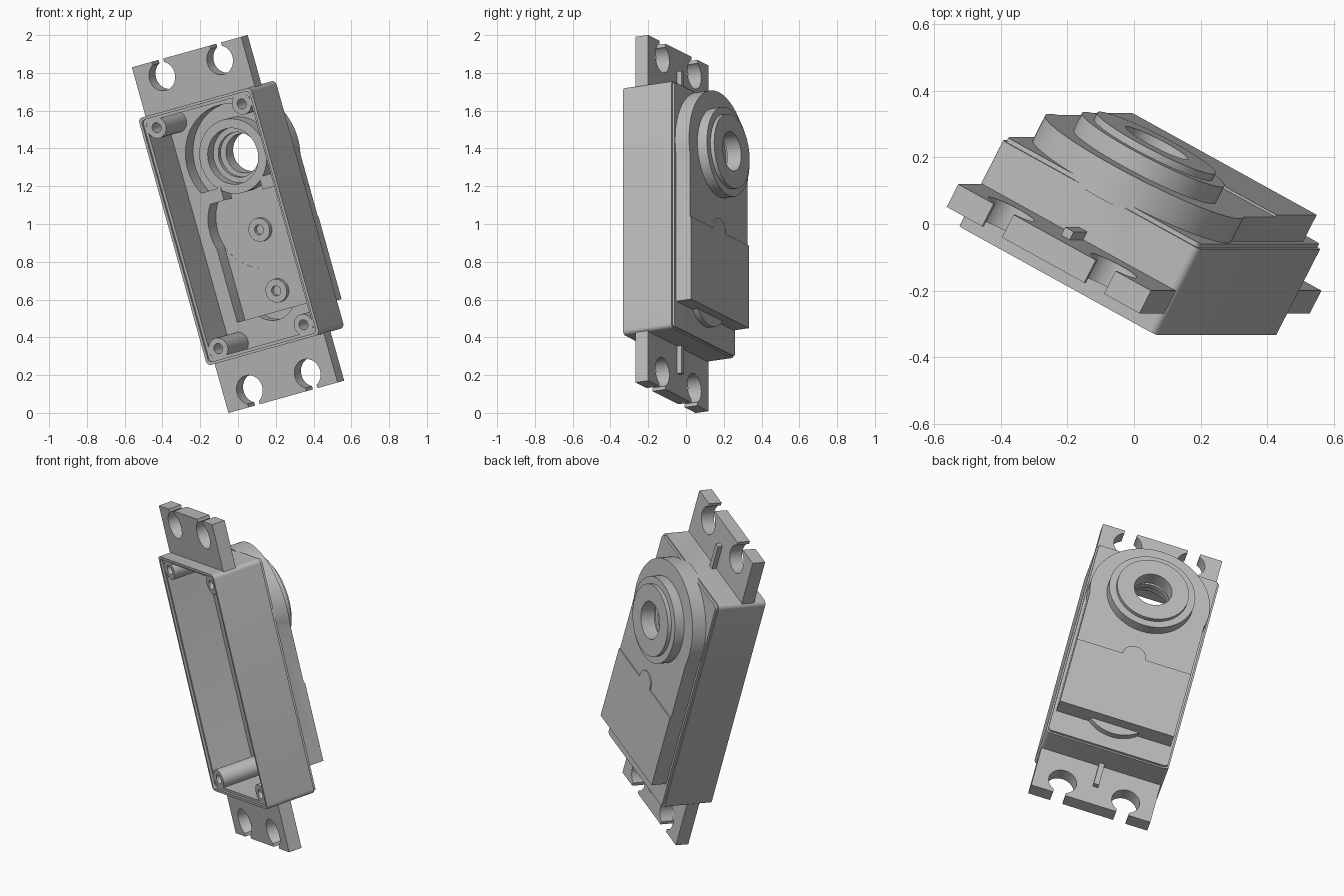
import bpy, bmesh, math
from mathutils import Matrix

if "Cube" in bpy.data.objects:
    bpy.data.objects.remove(bpy.data.objects["Cube"], do_unlink=True)

grey = bpy.data.materials.new("plain grey")
grey.use_nodes = True
COLOUR = (0.5, 0.5, 0.5, 1)
grey.diffuse_color = COLOUR
grey.node_tree.nodes["Principled BSDF"].inputs["Base Color"].default_value = COLOUR

MID = 0.035          # centre line of the part across its width
AXLE = 0.353         # height of the output shaft along the housing
SCREWS = (-0.06, -0.395)
parts = []


# Flat outlines in the width / length plane
def circle(u, w, r, n=64):
    return [(u + r * math.cos(math.tau * i / n), w + r * math.sin(math.tau * i / n)) for i in range(n)]


def rect(u0, u1, w0, w1):
    return [(u0, w0), (u1, w0), (u1, w1), (u0, w1)]


def rounded(half_u, half_w, r, n=6):
    pts = []
    for k, (su, sw) in enumerate([(1, 1), (-1, 1), (-1, -1), (1, -1)]):
        for i in range(n + 1):
            a = math.pi / 2 * (k + i / n)
            pts.append((MID + su * (half_u - r) + r * math.cos(a), sw * (half_w - r) + r * math.sin(a)))
    return pts


# Extrude an outline through the depth from v0 to v1
def prism(name, outline, v0, v1):
    bm = bmesh.new()
    face = bm.faces.new([bm.verts.new((u, v0, w)) for u, w in outline])
    ext = bmesh.ops.extrude_face_region(bm, geom=[face])
    verts = [g for g in ext["geom"] if isinstance(g, bmesh.types.BMVert)]
    bmesh.ops.translate(bm, verts=verts, vec=(0, v1 - v0, 0))
    bmesh.ops.recalc_face_normals(bm, faces=bm.faces)
    mesh = bpy.data.meshes.new(name)
    bm.to_mesh(mesh)
    bm.free()
    mesh.materials.append(grey)
    obj = bpy.data.objects.new(name, mesh)
    bpy.context.collection.objects.link(obj)
    return obj


# Join or cut with a list of helper solids, then discard them
def combine(obj, helpers, operation):
    for h in helpers:
        mod = obj.modifiers.new(operation, "BOOLEAN")
        mod.object, mod.operation, mod.solver = h, operation, "EXACT"
    bpy.context.view_layer.update()
    done = bpy.data.meshes.new_from_object(obj.evaluated_get(bpy.context.evaluated_depsgraph_get()))
    obj.modifiers.clear()
    obj.data = done
    for h in helpers:
        bpy.data.objects.remove(h, do_unlink=True)
    return obj


def part(name, outline, v0, v1, cuts=()):
    obj = prism(name, outline, v0, v1)
    if cuts:
        combine(obj, [prism("cutter", *c) for c in cuts], "DIFFERENCE")
    parts.append(obj)
    return obj


# Housing: case, lid step, rounded gear block, raised panel and shaft boss
housing = part("housing", rounded(0.35, 0.68, 0.025), -0.173, 0.118)
solids = [
    (rounded(0.341, 0.671, 0.02), 0.1, 0.132),
    (rect(MID - 0.326, MID + 0.324, -0.53, AXLE), 0.11, 0.215),
    (circle(MID, AXLE, 0.335, 96), 0.109, 0.215),
    (circle(MID, -0.4, 0.19), 0.108, 0.165),
    (rect(MID - 0.326, MID + 0.324, -0.53, -0.077), 0.2, 0.222),
    (circle(MID, -0.07, 0.065, 32), 0.19, 0.222),
    (circle(MID, AXLE, 0.24), 0.18, 0.272),
    (circle(MID, AXLE, 0.2), 0.17, 0.294),
]
combine(housing, [prism("solid", *s) for s in solids], "UNION")

# Hollow interior with rim ledge, gear recesses and shaft opening
hollows = [
    (rounded(0.335, 0.665, 0.02), -0.3, -0.16),
    (rounded(0.32, 0.65, 0.02), -0.31, 0.08),
    (circle(MID, AXLE, 0.28, 96), 0.03, 0.17),
    (rect(-0.205, 0.275, -0.5, -0.05), 0.04, 0.171),
    (circle(MID, -0.01, 0.255), 0.05, 0.172),
    (circle(MID, -0.4, 0.145), 0.06, 0.14),
    (circle(MID, AXLE, 0.15), 0, 0.21),
    (circle(MID, AXLE, 0.105), 0.02, 0.4),
]
combine(housing, [prism("hollow", *h) for h in hollows], "DIFFERENCE")

# Bearing tube around the shaft opening
part("bearing_tube", circle(MID, AXLE, 0.2), 0.085, 0.18,
     [(circle(MID, AXLE, 0.15), 0, 0.15), (circle(MID, AXLE, 0.12), 0.01, 0.3)])

# Webs between the two gear recesses
for side, label in ((-1, "right"), (1, "left")):
    a, b = sorted((MID + side * 0.28, MID + side * 0.12))
    part("recess_web_" + label, rect(a, b, 0.14, 0.21), 0.08, 0.18)

# Pin sockets on the recess floor
for i, w in enumerate(SCREWS):
    part("pin_socket_%d" % (i + 1), circle(MID, w, 0.063, 40), 0.145, 0.18,
         [(circle(MID, w, 0.027, 24), 0.1, 0.17)])

# Screw posts in the four corners, with webs to the walls
for su in (-1, 1):
    for sw in (-1, 1):
        u, w = MID + su * 0.265, sw * 0.607
        name = ("left" if su > 0 else "right") + ("_upper" if sw > 0 else "_lower")
        hole = [(circle(u, w, 0.027, 24), -0.3, 0.02)]
        part("screw_post_" + name, circle(u, w, 0.057, 40), -0.16, 0.09, hole)
        u0, u1 = sorted((u + su * 0.02, MID + su * 0.33))
        w0, w1 = sorted((w + sw * 0.027, sw * 0.66))
        part("post_web_" + name, rect(u0, u1, w0, w1), -0.159, 0.09)

# Mounting tabs with open screw slots, and stiffening ribs
for sw, label in ((1, "upper"), (-1, "lower")):
    cuts = []
    for su in (-1, 1):
        u = MID + su * 0.18
        w0, w1 = sorted((sw * 0.862, sw * 1.1))
        cuts.append((circle(u, sw * 0.862, 0.078, 48), -0.3, 0.2))
        cuts.append((rect(u - 0.035, u + 0.035, w0, w1), -0.31, 0.21))
    w0, w1 = sorted((sw * 0.667, sw * 0.95))
    part("mounting_tab_" + label, rect(MID - 0.34, MID + 0.34, w0, w1), -0.104, -0.027, cuts)
    w0, w1 = sorted((sw * 0.67, sw * 0.83))
    part("tab_rib_" + label, rect(MID - 0.015, MID + 0.015, w0, w1), -0.04, 0.0)

# Lean and turn the whole assembly into place
pose = (Matrix.Translation((0, 0, 1)) @ Matrix.Rotation(math.radians(-15.6), 4, "Y")
        @ Matrix.Rotation(math.radians(-28), 4, "Z"))
bpy.ops.object.select_all(action="DESELECT")
for obj in parts:
    obj.data.transform(pose)
    obj.select_set(True)
bpy.context.view_layer.objects.active = housing
bpy.ops.object.shade_smooth_by_angle(angle=math.radians(30))
